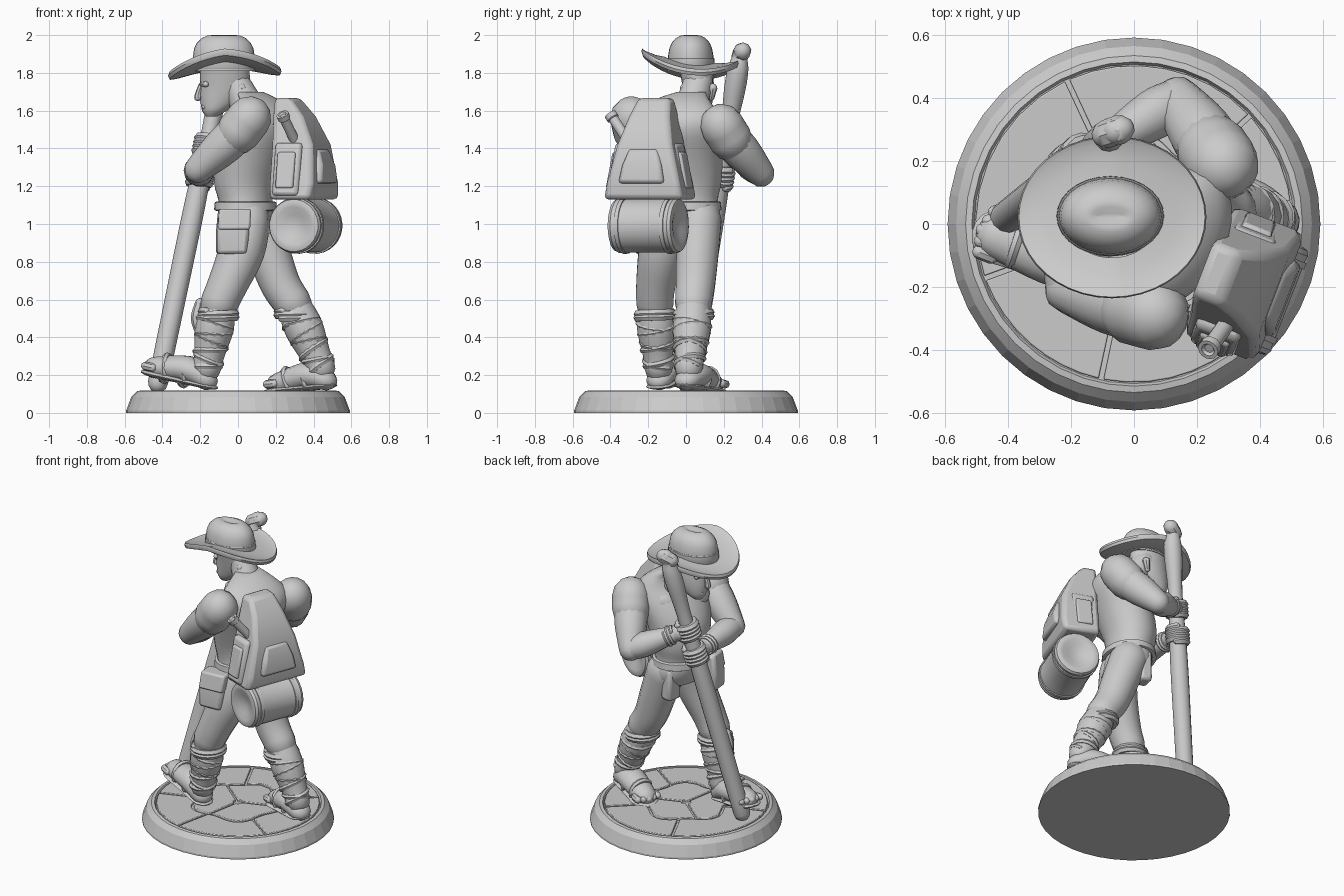
import bpy, bmesh, math
from mathutils import Vector as V, Matrix

if "Cube" in bpy.data.objects:
    bpy.data.objects.remove(bpy.data.objects["Cube"])

GREY = bpy.data.materials.new("plain grey")
GREY.use_nodes = True
GREY.diffuse_color = (0.6, 0.6, 0.6, 1)
GREY.node_tree.nodes["Principled BSDF"].inputs["Base Color"].default_value = (0.6, 0.6, 0.6, 1)


def add(name, bm, bevel=0, angle=35):
    bmesh.ops.recalc_face_normals(bm, faces=bm.faces)
    me = bpy.data.meshes.new(name)
    bm.to_mesh(me)
    bm.free()
    ob = bpy.data.objects.new(name, me)
    bpy.context.collection.objects.link(ob)
    me.materials.append(GREY)
    if bevel:
        mod = ob.modifiers.new("Bevel", "BEVEL")
        mod.width, mod.segments = bevel, 2
    bpy.ops.object.select_all(action="DESELECT")
    ob.select_set(True)
    bpy.context.view_layer.objects.active = ob
    bpy.ops.object.shade_smooth_by_angle(angle=math.radians(angle))
    return ob


def loft(name, rings, n=16, closed=False, angle=35):
    """Skin rings given as (centre, u radius vector, v radius vector)."""
    bm = bmesh.new()
    loops = [[bm.verts.new(c + u * math.cos(i * math.tau / n) + v * math.sin(i * math.tau / n))
              for i in range(n)] for c, u, v in rings]
    pairs = list(zip(loops, loops[1:]))
    if closed:
        pairs.append((loops[-1], loops[0]))
    else:
        bm.faces.new(loops[0])
        bm.faces.new(loops[-1])
    for a, b in pairs:
        for i in range(n):
            j = (i + 1) % n
            bm.faces.new((a[i], a[j], b[j], b[i]))
    return add(name, bm, angle=angle)


def spline(pts, k=4):
    """Catmull-Rom through tuples of any length."""
    out = []
    for i in range(len(pts) - 1):
        quad = (pts[max(i - 1, 0)], pts[i], pts[i + 1], pts[min(i + 2, len(pts) - 1)])
        for s in range(k):
            t = s / k
            out.append([b + t / 2 * (c - a + t * (2 * a - 5 * b + 4 * c - d + t * (3 * (b - c) + d - a)))
                        for a, b, c, d in zip(*quad)])
    return out + [list(pts[-1])]


def tube(name, pts, n=14, k=4, squash=1.0, ref=None):
    """Round-ended limb through (x, y, z, radius) points."""
    pts = spline(pts, k) if k > 1 else pts
    cs = [V(p[:3]) for p in pts]
    ref = ref or (V((0, 1, 0)) if abs((cs[-1] - cs[0]).normalized().z) > 0.6 else V((0, 0, 1)))
    body = []
    for i, c in enumerate(cs):
        t = (cs[min(i + 1, len(cs) - 1)] - cs[max(i - 1, 0)]).normalized()
        u = t.cross(ref).normalized()
        body.append((c, u, u.cross(t) * squash, t, pts[i][3]))
    rings = [(c, u * r, v * r) for c, u, v, t, r in body]
    for end, sign in ((0, -1), (-1, 1)):
        c, u, v, t, r = body[end]
        cap = [(c + t * sign * r * math.sin(a), u * r * math.cos(a), v * r * math.cos(a))
               for a in (0.5, 1.0, 1.4)]
        rings = cap[::-1] + rings if end == 0 else rings + cap
    return loft(name, rings, n)


def coil(name, p0, p1, r0, r1, turns, thick, hand=1):
    """Cord wound around the line p0-p1."""
    p0, p1 = V(p0), V(p1)
    ax = (p1 - p0).normalized()
    u = ax.orthogonal().normalized()
    v = ax.cross(u) * hand
    steps = int(14 * abs(turns))
    pts = []
    for i in range(steps + 1):
        s = i / steps
        a = s * turns * math.tau
        q = p0.lerp(p1, s) + (u * math.cos(a) + v * math.sin(a)) * (r0 + (r1 - r0) * s)
        pts.append((*q, thick))
    return tube(name, pts, 6, 1, ref=ax)


def lathe(name, p0, p1, profile, n=24, angle=30):
    """Round part about p0-p1 from (fraction along, radius) pairs."""
    p0, p1 = V(p0), V(p1)
    u = (p1 - p0).orthogonal().normalized()
    v = (p1 - p0).normalized().cross(u)
    return loft(name, [(p0.lerp(p1, t), u * r, v * r) for t, r in profile], n, angle=angle)


def block(name, origin, turn, layers, bevel=0.02):
    """Stack of rectangles (z, x0, x1, y0, y1) in a frame turned about z."""
    m = Matrix.Translation((*origin, 0)) @ Matrix.Rotation(math.radians(turn), 4, "Z")
    bm = bmesh.new()
    loops = [[bm.verts.new(m @ V((x, y, z))) for x, y in ((a, c), (b, c), (b, d), (a, d))]
             for z, a, b, c, d in layers]
    bm.faces.new(loops[0])
    bm.faces.new(loops[-1])
    for p, q in zip(loops, loops[1:]):
        for i in range(4):
            bm.faces.new((p[i], p[i - 1], q[i - 1], q[i]))
    return add(name, bm, bevel)


def oval(x, y, z, a, b, turn=0):
    t = math.radians(turn)
    return V((x, y, z)), V((math.cos(t), math.sin(t), 0)) * a, V((-math.sin(t), math.cos(t), 0)) * b


# Round base with paving slabs
lathe("base", (0, 0, 0), (0, 0, 1), [(0, .592), (.012, .592), (.085, .565), (.115, .535),
                                     (.118, .515), (.103, .507)], 40, 7)


def slab(name, a0, a1, r0, r1):
    bm = bmesh.new()
    gap, steps = 0.008, 8
    edge = []
    for r, order in ((r1, range(steps + 1)), (r0, range(steps, -1, -1))):
        g = gap / r
        for i in order:
            a = math.radians(a0) + g + (math.radians(a1 - a0) - 2 * g) * i / steps
            rr = r + (.025 * math.sin(5 * a) if .1 < r < .45 else 0)
            edge.append(bm.verts.new((rr * math.cos(a), rr * math.sin(a), .09)))
    face = bm.faces.new(edge)
    top = bmesh.ops.extrude_face_region(bm, geom=[face])["geom"]
    bmesh.ops.translate(bm, vec=(0, 0, .029), verts=[g for g in top if isinstance(g, bmesh.types.BMVert)])
    add(name, bm, .004)


cracks = [43, 115, 200, 258, 325, 403]
for a, b in zip(cracks, cracks[1:]):
    slab("outer_slab", a, b, .275, .503)
for a in (20, 140, 260):
    slab("inner_slab", a, a + 120, .03, .258)

# Legs, bound shins and feet
legs = {
    "front": ([(.05, -.09, 1.02, .12), (.02, -.13, .86, .122), (-.055, -.16, .68, .106), (-.1, -.165, .58, .1)],
              (-.105, -.165, .56), (-.165, -.145, .24), (-.175, -.14, .182), (-.43, -.04, .24)),
    "rear": ([(.1, .07, 1.02, .12), (.165, .06, .84, .114), (.225, .05, .68, .106), (.29, .04, .58, .1)],
             (.3, .04, .56), (.44, .015, .24), (.455, .01, .178), (.22, .13, .155)),
}
for side, (thigh, knee, ankle, heel, toe) in legs.items():
    tube(side + "_thigh", thigh)
    k, a, h, t = V(knee), V(ankle), V(heel), V(toe)
    tube(side + "_shin", [(*k, .09), (*k.lerp(a, .35), .103), (*k.lerp(a, .8), .08), (*a, .076)])
    coil(side + "_boot_cuff", k - V((0, 0, .02)), k - V((0, 0, .06)), .09, .093, 2, .022)
    coil(side + "_wrap", k.lerp(a, .2), a, .095, .068, 3, .017)
    coil(side + "_cross_wrap", k.lerp(a, .2), a, .095, .068, 2.5, .015, -1)
    tube(side + "_foot", [(*h, .072), (*(h.lerp(t, .35) + V((0, 0, .03))), .088), (*t, .073)],
         squash=.8, ref=V((0, 0, 1)))
    low = V((0, 0, -.037))
    tube(side + "_sole", [(*(h + low), .072), (*(h.lerp(t, .5) + low), .078), (*(t + low), .088)],
         squash=.22, ref=V((0, 0, 1)))
    d = (t - h).normalized()
    across = d.cross(V((0, 0, 1))).normalized()
    for i in range(5):
        p = t + d * (.055 - .008 * abs(i - 2)) + across * (i - 2) * .034
        tube(side + "_toe", [(*(p - d * .04), .023), (*p, .023)], 8, 1, ref=V((0, 0, 1)))
    for s in (.35, .75):
        coil(side + "_sandal_strap", h.lerp(t, s) + V((0, 0, .01)), h.lerp(t, s + .1) + V((0, 0, .005)),
             .068, .068, 1, .017)
tube("knee_flap", [(-.2, -.15, .58, .028), (-.21, -.15, .5, .04), (-.2, -.155, .42, .025)], 8)

# Torso, belt and chest
torso = [(.07, -.01, .95, .17, .13, 80), (.05, 0, 1.03, .185, .14, 78), (.04, 0, 1.12, .17, .14, 74),
         (.035, .005, 1.22, .185, .16, 70), (.065, -.01, 1.36, .21, .18, 66), (.125, -.03, 1.5, .235, .17, 64),
         (.14, -.04, 1.59, .22, .13, 64), (.11, -.02, 1.66, .15, .09, 64), (.06, .03, 1.7, .075, .07, 64)]
loft("torso", [oval(*r) for r in spline(torso, 3)], 24)
loft("belt", [oval(.04, 0, z, a, a - .025, 75) for z, a in ((1.07, .18), (1.075, .19), (1.115, .186), (1.12, .176))], 24)
for s in (-1, 1):
    tube("chest_muscle", [(.05 + s * .055, -.01 + s * .1, 1.49, .08), (.05 + s * .03, .0 + s * .06, 1.46, .085)], 12)

# Arms with hands closed around the staff
FOOT, TIP = V((-.43, 0, .13)), V((-.055, .295, 1.94))


def staff_at(z):
    return FOOT.lerp(TIP, (z - FOOT.z) / (TIP.z - FOOT.z))


arms = {"near": ((.06, -.285, 1.54), (-.21, -.21, 1.29), 1.22), "far": ((.28, .19, 1.5), (.14, .395, 1.27), 1.385)}
for side, (sh, el, z) in arms.items():
    s, e, g = V(sh), V(el), staff_at(z + .03)
    wrist = g + (e - g).normalized() * .1
    tube(side + "_sleeve", [(*(s + V((0, 0, .02))), .117), (*s.lerp(e, .22), .117)], 16)
    tube(side + "_upper_arm", [(*s, .1), (*s.lerp(e, .5), .102), (*e, .074)])
    tube(side + "_forearm", [(*e, .07), (*e.lerp(wrist, .35), .08), (*wrist, .052)])
    tube(side + "_palm", [(*wrist, .047), (*g.lerp(wrist, .55), .06)], 10, 1)
    coil(side + "_wrist_band", wrist, wrist.lerp(e, .15), .05, .055, 2, .014)
    coil(side + "_fingers", staff_at(z - .015), staff_at(z + .075), .054, .054, 4, .024)

# Walking staff with a knobbly head
staff = [(*staff_at(z), r) for z, r in ((.16, .053), (.6, .055), (1.1, .056), (1.5, .045), (1.72, .057), (1.82, .055))]
tube("staff", staff + [(-.075, .285, 1.88, .042), (-.06, .295, 1.915, .044)], 12)
tube("staff_knob", [(-.09, .285, 1.895, .045), (-.045, .3, 1.915, .047)], 8, 1)

# Head
tube("neck", [(.06, .02, 1.6, .09), (.02, .045, 1.68, .083), (-.02, .065, 1.75, .08)])
face = [(-.14, .07, 1.57, .03, .03), (-.125, .07, 1.6, .065, .055), (-.09, .07, 1.66, .11, .073),
        (-.07, .065, 1.73, .13, .083), (-.07, .05, 1.84, .13, .09)]
loft("head", [oval(*r) for r in spline(face, 3)], 20)
tube("nose", [(-.195, .067, 1.735, .014), (-.21, .067, 1.69, .017), (-.212, .067, 1.67, .02)], 8)
tube("mouth", [(-.178, .045, 1.62, .014), (-.178, .09, 1.62, .014)], 8, 1)
for s in (-1, 1):
    tube("ear", [(.005, .067 + s * .068, 1.67, .016), (.02, .067 + s * .075, 1.72, .024)], 8, 1)
    tube("brow", [(-.19, .067 + s * .016, 1.74, .014), (-.17, .067 + s * .06, 1.74, .016)], 8, 1)

# Wide hat: curled brim, creased crown and band
edge = [(.5, .03), (.7, .02), (.92, .014), (.985, .017), (1, 0), (.975, -.017), (.9, -.016), (.7, -.006), (.5, .004)]
brim = loft("hat_brim", [oval(-.07, .022, 1.79 + z, .3 * t, .258 * t) for t, z in edge], 40, closed=True)
for v in brim.data.vertices:
    v.co.z += .88 * (v.co.y - .09) ** 2 + .04 * (v.co.x + .07) + .03 * (1 - abs(v.co.x + .07) / .3)
rise = [(1.81, .165, .122), (1.89, .163, .12), (1.93, .157, .113), (1.96, .142, .1), (1.985, .115, .078),
        (1.998, .085, .05), (2, .06, .03), (1.99, .04, .008)]
loft("hat_crown", [oval(-.075, .025, *r) for r in rise], 28)
loft("hat_band", [oval(-.075, .025, z, a, a - .043) for z, a in ((1.82, .168), (1.825, .171), (1.875, .169), (1.88, .165))], 28)

# Backpack with pockets and a flask
PACK, TURN = (.36, -.195), -21
block("backpack", PACK, TURN, [(1.13, -.13, .105, -.225, .225), (1.22, -.135, .112, -.205, .205),
                               (1.42, -.14, .09, -.155, .155), (1.57, -.15, .02, -.115, .115),
                               (1.668, -.15, -.06, -.09, .09)], .025)
block("back_pocket", PACK, TURN, [(1.215, .06, .138, -.13, .13), (1.31, .05, .132, -.11, .11),
                                  (1.4, .04, .1, -.08, .08)])
for s, inset in ((-1, .018), (1, .04)):
    def pocket(name, x0, x1, lo, hi, bottom, top, bevel):
        rows = [(z, x0, x1, *sorted((s * (w - .1), s * (w - inset)))) for z, w in ((lo, bottom), (hi, top))]
        block(name, PACK, TURN, rows, bevel)
    pocket("side_pocket", -.11, .04, 1.15, 1.43, .255, .2, .02)
    pocket("side_pocket_panel", -.085, .015, 1.19, 1.38, .262, .224, .01)
lathe("flask", (.235, -.4, 1.58), (.32, -.28, 1.4),
      [(.04, .015), (0, .022), (0, .034), (.12, .034), (.14, .027), (1, .027)], 14)

# Bedroll with dished ends and straps
P0, P1 = V((.293, -.37, .992)), V((.425, -.03, .992))
half = [(.08, .02), (.05, .06), (.01, .1), (0, .12), (.015, .138), (.06, .146), (.1, .143)]
lathe("bedroll", P0, P1, half + [(1 - t, r) for t, r in half[::-1]], 28)
for s in (.12, .82):
    lathe("bedroll_strap", P0, P1, [(s, .14), (s, .15), (s + .06, .15), (s + .06, .14)], 28)

# Belt pouches
block("hip_pouch", (-.025, -.2), 4, [(.84, -.09, .07, -.065, .06), (.95, -.09, .08, -.065, .06),
                                     (1.075, -.078, .09, -.045, .06)])
block("hip_pouch_flap", (-.025, -.2), 4, [(.97, -.085, .085, -.075, .05), (1.08, -.078, .092, -.055, .05)], .012)
block("front_pouch", (.03, .135), 78, [(.86, -.065, .04, -.04, .04), (1.07, -.055, .035, -.04, .04)])
